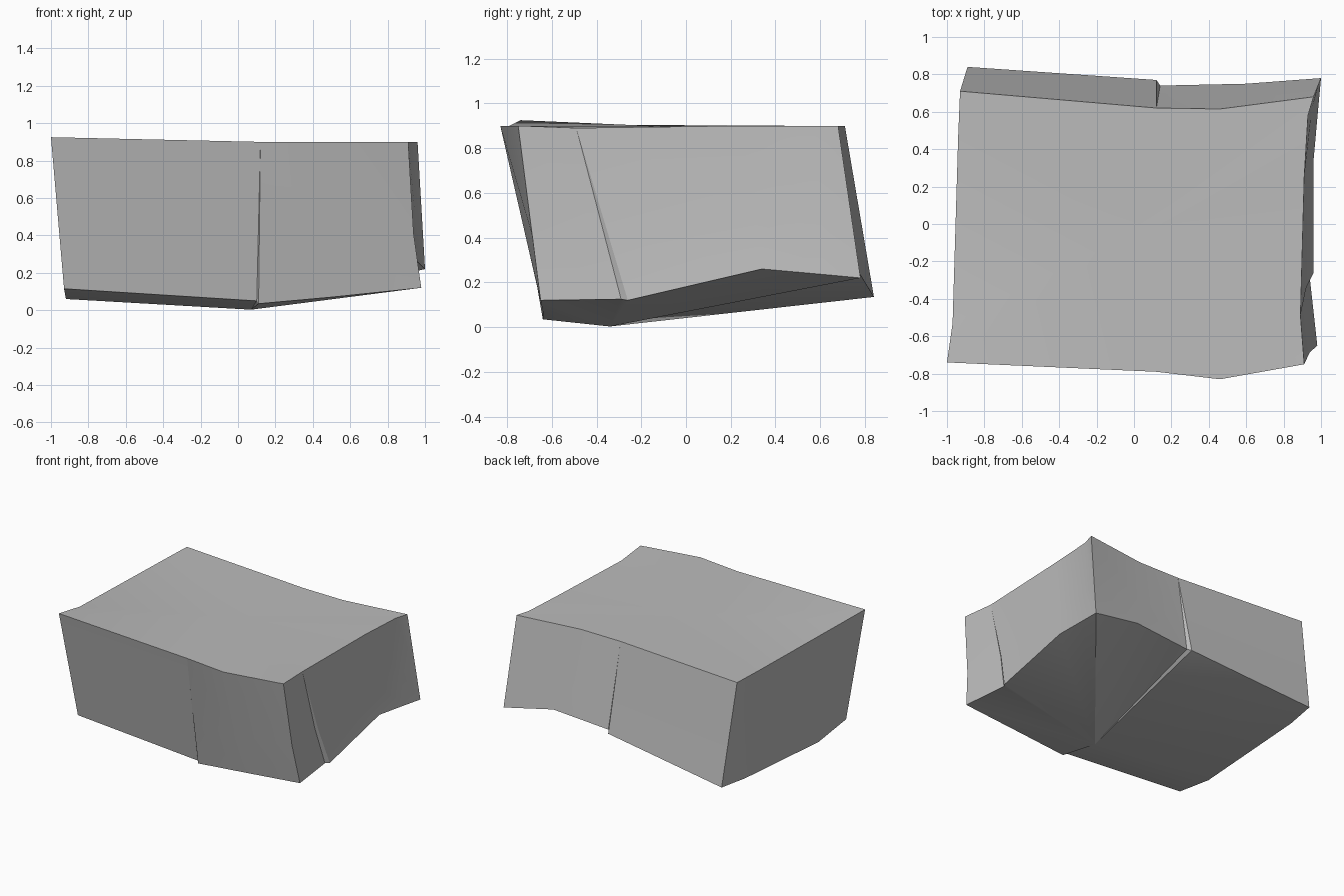
import bpy
import bmesh
import math
from mathutils import Vector

cube = bpy.data.objects.get("Cube")
if cube:
    bpy.data.objects.remove(cube, do_unlink=True)


def make_material(name, value):
    material = bpy.data.materials.new(name)
    material.use_nodes = True
    color = (value, value, value, 1)
    material.diffuse_color = color
    material.node_tree.nodes["Principled BSDF"].inputs["Base Color"].default_value = color
    return material


# Upright edges of the rock, counter-clockwise: rim point and foot point
upright_edges = [
    ((-1, -.74, .925), (-.93, -.61, .115)),   # front right corner
    ((.12, -.79, .9), (.1, -.63, .05)),       # front crack, two lips
    ((.12, -.79, .9), (.11, -.64, .035)),
    ((.46, -.83, .9), (.5, -.64, .07)),
    ((.91, -.75, .9), (.98, -.65, .12)),      # front left corner
    ((.89, -.49, .89), (.94, -.29, .125)),    # left crack, two lips
    ((.89, -.49, .89), (.96, -.26, .12)),
    ((.91, .25, .9), (.96, .34, .26)),
    ((.93, .58, .9), (.985, .62, .235)),
    ((.96, .68, .9), (1, .78, .22)),          # back left corner
    ((.46, .615, .9), (.6, .75, .3)),
    ((.12, .62, .9), (.14, .74, .265)),       # back crack, two lips
    ((.12, .62, .9), (.12, .77, .25)),
    ((-.93, .71, .9), (-.89, .84, .135)),     # back right corner
    ((-.94, .47, .9), (-.925, .6, .125)),
    ((-.97, -.53, .905), (-.92, -.29, .06)),  # right side ridge
]

mesh_builder = bmesh.new()
rim, waist, foot = [], [], []
for top, bottom in upright_edges:
    top, bottom = Vector(top), Vector(bottom)
    middle = top.lerp(bottom, .63)
    # The left wall is slightly hollow
    if top.x > .85 and top.y < .6:
        middle.x -= .015
    rim.append(mesh_builder.verts.new(top))
    waist.append(mesh_builder.verts.new(middle))
    foot.append(mesh_builder.verts.new(bottom))

summit = mesh_builder.verts.new((0, -.05, .895))
low_point = mesh_builder.verts.new((.07, -.34, .003))

# Walls in two bands, closed by a fan above and a fan below
for i in range(len(rim)):
    j = (i + 1) % len(rim)
    for upper, lower in ((rim, waist), (waist, foot)):
        mesh_builder.faces.new((upper[i], lower[i], lower[j], upper[j]))
    mesh_builder.faces.new((summit, rim[i], rim[j]))
    mesh_builder.faces.new((low_point, foot[j], foot[i]))

# Each crack closes to a single point at the rim
bmesh.ops.remove_doubles(mesh_builder, verts=mesh_builder.verts[:], dist=.0005)
bmesh.ops.recalc_face_normals(mesh_builder, faces=mesh_builder.faces[:])

mesh = bpy.data.meshes.new("rock_block")
mesh_builder.to_mesh(mesh)
mesh_builder.free()
mesh.materials.append(make_material("stone grey", .5))

rock_block = bpy.data.objects.new("rock_block", mesh)
bpy.context.collection.objects.link(rock_block)
bpy.ops.object.select_all(action="DESELECT")
rock_block.select_set(True)
bpy.context.view_layer.objects.active = rock_block
bpy.ops.object.shade_smooth_by_angle(angle=math.radians(30))
